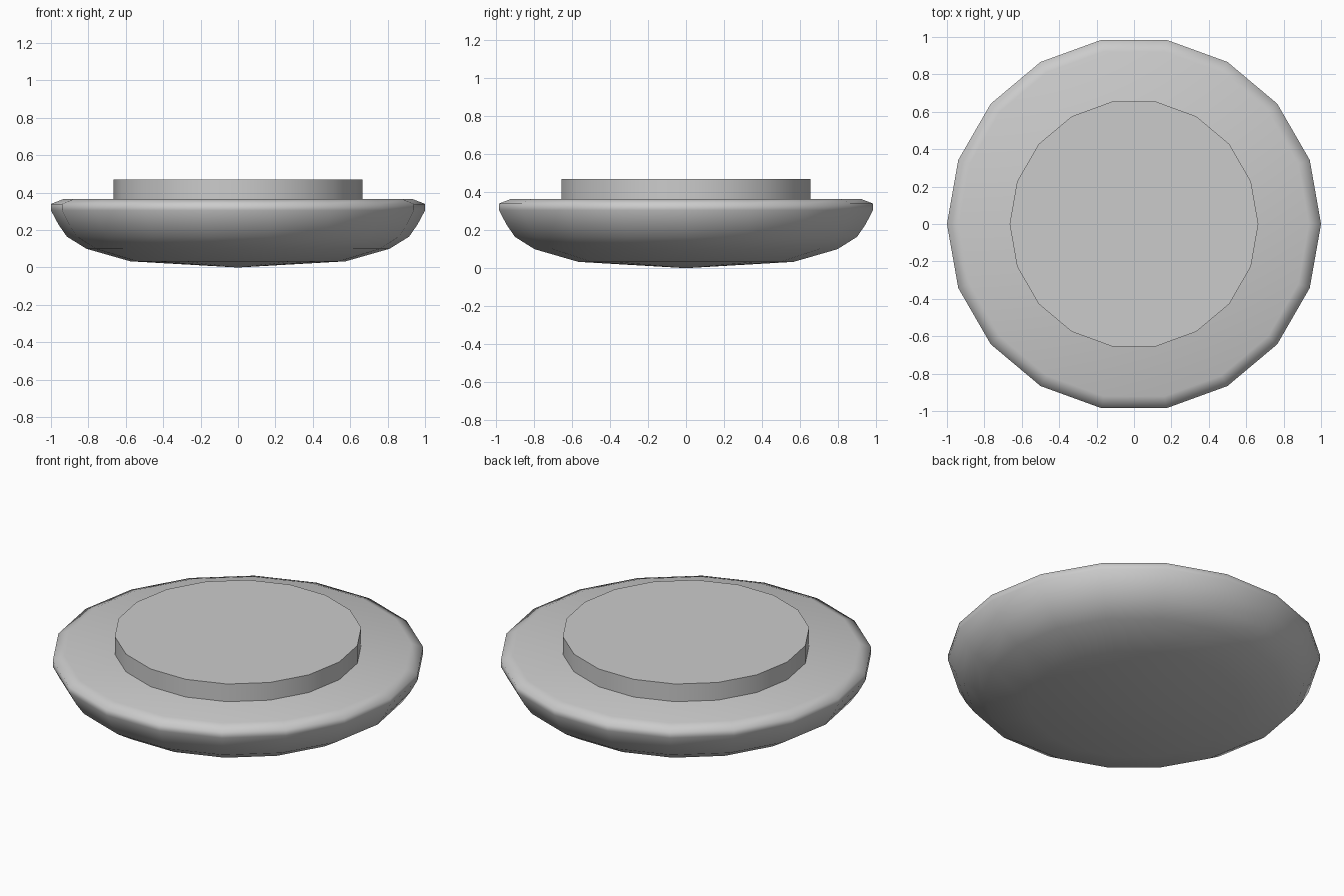
import bpy, bmesh
from math import cos, sin, radians, tau

if "Cube" in bpy.data.objects:
    bpy.data.objects.remove(bpy.data.objects["Cube"])

SIDES = 18


def lathe(name, profile, smooth_angle):
    """Revolve (radius, z) points from bottom to top; radius 0 makes a pole."""
    bm = bmesh.new()
    rings = []
    for r, z in profile:
        if r == 0:
            rings.append([bm.verts.new((0, 0, z))])
        else:
            rings.append([bm.verts.new((r * cos(tau * i / SIDES), r * sin(tau * i / SIDES), z))
                          for i in range(SIDES)])
    for a, b in zip(rings, rings[1:]):
        for i in range(SIDES):
            j = (i + 1) % SIDES
            if len(a) == 1:
                bm.faces.new((a[0], b[j], b[i]))
            else:
                bm.faces.new((a[i], a[j], b[j], b[i]))
    # Flat caps on open ends
    if len(rings[0]) > 1:
        bm.faces.new(rings[0][::-1])
    bm.faces.new(rings[-1])
    bmesh.ops.recalc_face_normals(bm, faces=bm.faces)
    mesh = bpy.data.meshes.new(name)
    bm.to_mesh(mesh)
    bm.free()
    obj = bpy.data.objects.new(name, mesh)
    bpy.context.collection.objects.link(obj)
    bpy.ops.object.select_all(action='DESELECT')
    obj.select_set(True)
    bpy.context.view_layer.objects.active = obj
    bpy.ops.object.shade_smooth_by_angle(angle=radians(smooth_angle))
    return obj


# Shallow rounded bowl with a bevelled rim and flat top
lathe("rounded_body", [(0, 0), (0.575, 0.033), (0.81, 0.10), (0.915, 0.165),
                       (0.96, 0.23), (1.0, 0.305), (1.0, 0.34), (0.935, 0.365)], 80)

# Raised disc on top
lathe("top_disc", [(0.665, 0.36), (0.665, 0.47)], 40)
